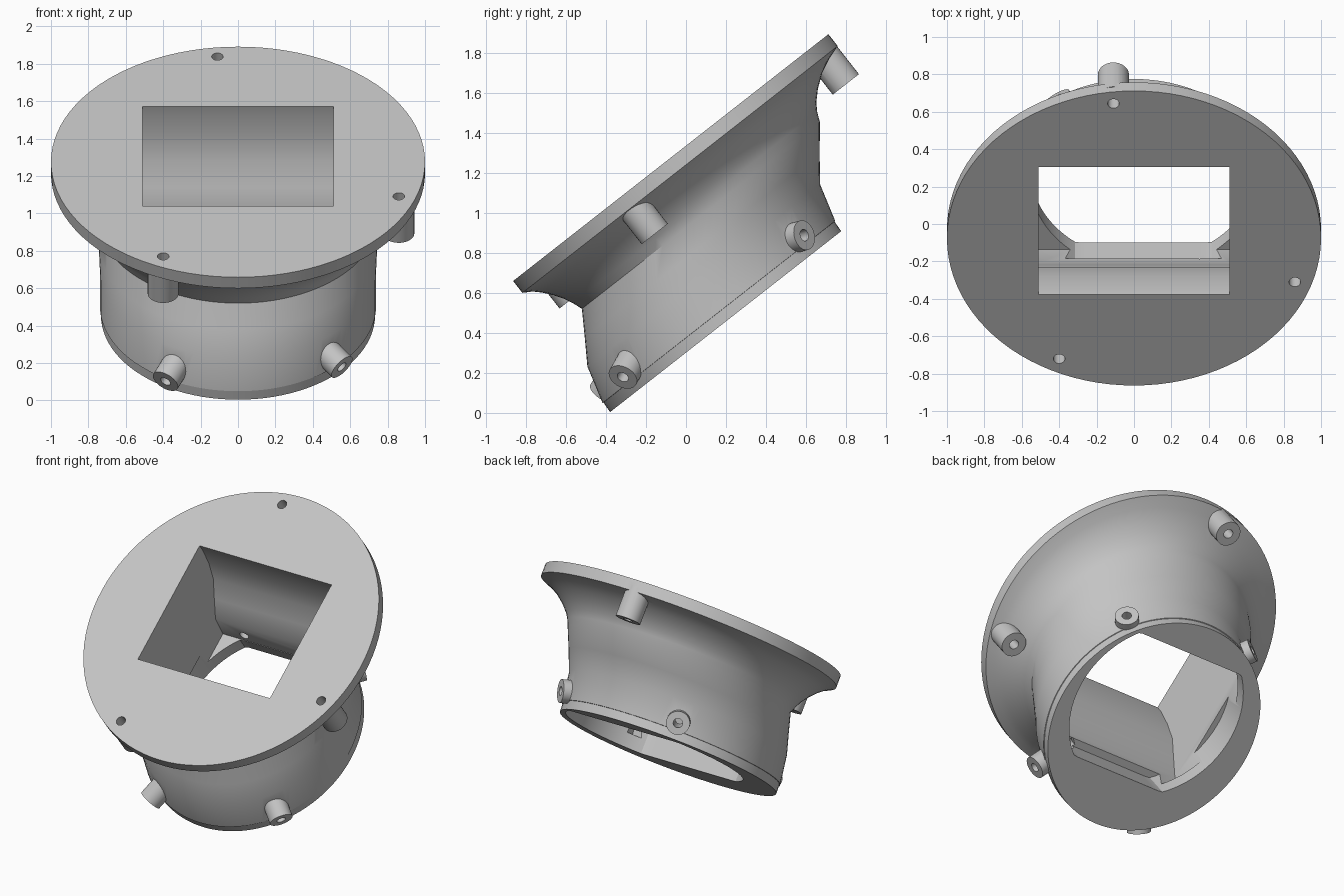
import bpy, bmesh, math
from mathutils import Matrix, Vector

cube = bpy.data.objects.get("Cube")
if cube:
    bpy.data.objects.remove(cube, do_unlink=True)

TILT = math.radians(38.05)   # everything is built flat, then tilted about x
SEG = 96

grey = bpy.data.materials.new("plain grey")
grey.use_nodes = True
grey.diffuse_color = (0.55, 0.55, 0.55, 1)
grey.node_tree.nodes["Principled BSDF"].inputs["Base Color"].default_value = (0.55, 0.55, 0.55, 1)


def make_object(name, bm):
    bmesh.ops.recalc_face_normals(bm, faces=bm.faces)
    mesh = bpy.data.meshes.new(name)
    bm.to_mesh(mesh)
    bm.free()
    mesh.materials.append(grey)
    ob = bpy.data.objects.new(name, mesh)
    bpy.context.collection.objects.link(ob)
    return ob


def loft(name, rings):
    """Skin a list of closed point rings and cap both ends."""
    bm = bmesh.new()
    loops = [[bm.verts.new(p) for p in ring] for ring in rings]
    for a, b in zip(loops, loops[1:]):
        for i in range(len(a)):
            j = (i + 1) % len(a)
            bm.faces.new((a[i], a[j], b[j], b[i]))
    bm.faces.new(loops[0])
    bm.faces.new(loops[-1])
    return make_object(name, bm)


def circle(x, y, z, r):
    steps = [2 * math.pi * i / SEG for i in range(SEG)]
    return [(x + r * math.cos(a), y + r * math.sin(a), z) for a in steps]


def rod(name, start, end, r, sides=32):
    start, end = Vector(start), Vector(end)
    d = end - start
    bm = bmesh.new()
    turn = Vector((0, 0, 1)).rotation_difference(d.normalized()).to_matrix().to_4x4()
    bmesh.ops.create_cone(bm, cap_ends=True, segments=sides, radius1=r, radius2=r,
                          depth=d.length, matrix=Matrix.Translation((start + end) / 2) @ turn)
    return make_object(name, bm)


def combine(target, tool, operation):
    mod = target.modifiers.new(operation.lower(), "BOOLEAN")
    mod.operation = operation
    mod.solver = "EXACT"
    mod.object = tool
    tool.hide_render = True
    bpy.context.view_layer.objects.active = target
    bpy.ops.object.modifier_apply(modifier=mod.name)
    bpy.data.objects.remove(tool, do_unlink=True)


# Leaning body flaring into the round flange: height, centre y, radius
SECTIONS = [(0.237, 0.437, 0.733), (0.295, 0.44, 0.733), (0.296, 0.44, 0.738),
            (0.486, 0.493, 0.738), (0.61, 0.58, 0.745), (0.73, 0.666, 0.755),
            (0.78, 0.668, 0.775), (0.82, 0.671, 0.797), (0.87, 0.68, 0.838),
            (0.918, 0.693, 0.89), (0.95, 0.71, 0.94), (0.976, 0.726, 1.0),
            (1.051, 0.726, 1.0)]
housing = loft("flanged_housing", [circle(0, y, z, r) for z, y, r in SECTIONS])

drills = []

# Bosses under the flange
for x, y in ((-0.11, 1.64), (0.86, 0.428), (-0.4, -0.093)):
    combine(housing, rod("flange_boss", (x, y, 0.80), (x, y, 1.01), 0.083), "UNION")
    drills.append(((x, y, 0.7), (x, y, 1.2), 0.031))

# Slanted screw bosses around the lower collar
for angle in (46, 121, -46, -119):
    a = math.radians(angle)
    out = Vector((math.cos(a), math.sin(a), 0))
    tip = out * 0.80 + Vector((0, 0.437, 0.335))
    axis = (out - Vector((0, 0, 0.3))).normalized()
    combine(housing, rod("collar_boss", tip - axis * 0.2, tip, 0.076), "UNION")
    drills.append((tip - axis * 0.34, tip + axis * 0.1, 0.03))

# Rectangular tunnel following the lean: height, front y, back y
TUNNEL = [(1.15, 0.345, 1.209), (1.0, 0.345, 1.209), (0.86, 0.32, 1.19), (0.73, 0.28, 1.15),
          (0.61, 0.2, 1.07), (0.486, 0.12, 0.99), (0.33, 0.085, 0.972)]
rings = [[(-0.51, f, z), (0.51, f, z), (0.51, b, z), (-0.51, b, z)] for z, f, b in TUNNEL]
combine(housing, loft("tunnel_cutter", rings), "DIFFERENCE")

# Round lower bore with flattened front and back
bore = [[(x, min(max(y, 0.06), 0.97), z) for x, y, z in circle(0.05, 0.54, h, 0.6)]
        for h in (0.1, 0.44)]
combine(housing, loft("bore_cutter", bore), "DIFFERENCE")

# Screw holes
for start, end, r in drills:
    combine(housing, rod("drill", start, end, r, 24), "DIFFERENCE")

housing.matrix_world = Matrix.Rotation(TILT, 4, "X")
bpy.ops.object.select_all(action="DESELECT")
housing.select_set(True)
bpy.context.view_layer.objects.active = housing
bpy.ops.object.shade_smooth_by_angle(angle=math.radians(30))
